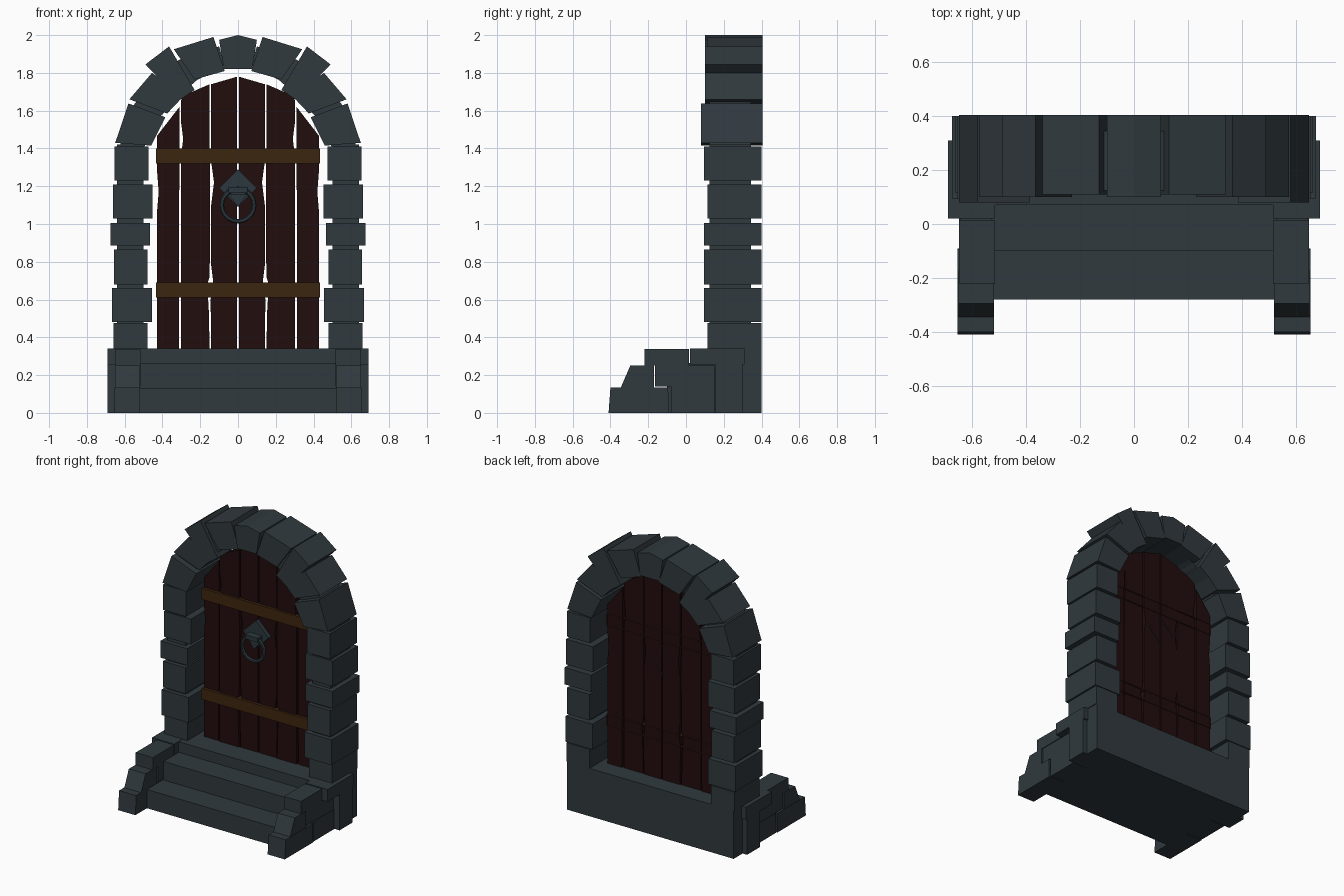
import bpy, bmesh, math
from mathutils import Vector

cube = bpy.data.objects.get("Cube")
if cube:
    bpy.data.objects.remove(cube, do_unlink=True)


def material(name, rgb):
    mat = bpy.data.materials.new(name)
    mat.use_nodes = True
    colour = (*rgb, 1)
    mat.diffuse_color = colour
    node = next(n for n in mat.node_tree.nodes if n.type == "BSDF_PRINCIPLED")
    node.inputs["Base Color"].default_value = colour
    node.inputs["Roughness"].default_value = 0.9
    return mat


STONE = material("slate stone", (0.030, 0.041, 0.048))
WOOD = material("dark red wood", (0.016, 0.004, 0.004))
BAND = material("brown band", (0.046, 0.019, 0.005))
IRON = material("dark iron", (0.024, 0.039, 0.048))


def finish(name, bm, mat):
    mesh = bpy.data.meshes.new(name)
    bm.to_mesh(mesh)
    bm.free()
    mesh.materials.append(mat)
    obj = bpy.data.objects.new(name, mesh)
    bpy.context.collection.objects.link(obj)
    return obj


def prism(name, points, near, far, mat, axis="y", open_back=False):
    """Extrude an outline: (x, z) along y, or (y, z) along x."""
    def place(p, d):
        return Vector((p[0], d, p[1])) if axis == "y" else Vector((d, p[0], p[1]))

    bm = bmesh.new()
    front = [bm.verts.new(place(p, near)) for p in points]
    back = [bm.verts.new(place(p, far)) for p in points]
    bm.faces.new(front)
    rear = bm.faces.new(back[::-1])
    for i in range(len(points)):
        j = (i + 1) % len(points)
        bm.faces.new((front[i], back[i], back[j], front[j]))
    bmesh.ops.recalc_face_normals(bm, faces=bm.faces)
    if open_back:
        bmesh.ops.delete(bm, geom=[rear], context="FACES_ONLY")
    return finish(name, bm, mat)


def rect(a0, a1, z0, z1):
    return [(a0, z0), (a1, z0), (a1, z1), (a0, z1)]


def pair(name, points, near, far, mat, axis="y"):
    """Build a part on the left (+x) and its mirror on the right."""
    prism("left_" + name, points, near, far, mat, axis)
    if axis == "y":
        prism("right_" + name, [(-x, z) for x, z in points], near, far, mat)
    else:
        prism("right_" + name, points, -near, -far, mat, axis)


# Steps, from the ground to the threshold
for name, start, top in (("lower_step", -0.28, 0.133),
                         ("middle_step", -0.1, 0.265),
                         ("threshold", 0.07, 0.34)):
    prism(name, rect(-0.53, 0.53, 0, top), start, 0.32, STONE)
prism("rear_foundation", rect(-0.655, 0.655, 0, 0.34), 0.3, 0.4, STONE)

# Stones of the walls beside the steps
pair("wall_front_foot", [(-0.41, 0), (-0.09, 0), (-0.095, 0.135), (-0.4, 0.135)],
     0.52, 0.655, STONE, "x")
pair("wall_rear_foot", rect(-0.08, 0.15, 0, 0.14), 0.515, 0.65, STONE, "x")
pair("wall_sloped_stone", [(-0.345, 0.135), (-0.17, 0.135), (-0.17, 0.25), (-0.295, 0.25)],
     0.52, 0.652, STONE, "x")
pair("wall_middle_stone", rect(-0.165, 0.15, 0.14, 0.25), 0.515, 0.645, STONE, "x")
pair("wall_front_cap", rect(-0.22, 0.015, 0.25, 0.338), 0.515, 0.65, STONE, "x")
pair("wall_rear_cap", rect(0.02, 0.31, 0.255, 0.342), 0.515, 0.69, STONE, "x")
pair("wall_buttress", rect(0.155, 0.3, 0, 0.255), 0.515, 0.69, STONE, "x")

# Column stones: inner x, outer x, bottom, top, front
column = [(0.478, 0.66, 0.34, 0.475, 0.115),
          (0.455, 0.668, 0.48, 0.66, 0.095),
          (0.48, 0.657, 0.68, 0.865, 0.095),
          (0.465, 0.675, 0.885, 1.005, 0.095),
          (0.452, 0.663, 1.03, 1.21, 0.115),
          (0.475, 0.655, 1.23, 1.41, 0.095)]
for i, (inner, outer, low, high, front) in enumerate(column):
    pair(f"column_stone_{i + 1}", rect(inner, outer, low, high), front, 0.4, STONE)

# Wedge stones of the arch
wedges = [[(0.46, 1.415), (0.65, 1.43), (0.58, 1.638), (0.385, 1.565)],
          [(0.375, 1.585), (0.575, 1.66), (0.455, 1.8), (0.29, 1.675)],
          [(0.31, 1.655), (0.49, 1.845), (0.365, 1.94), (0.23, 1.71)],
          [(0.23, 1.765), (0.34, 1.925), (0.13, 1.99), (0.07, 1.81)]]
for i, (points, front) in enumerate(zip(wedges, (0.08, 0.1, 0.1, 0.11))):
    pair(f"arch_stone_{i + 1}", points, front, 0.405, STONE)
prism("keystone", [(-0.075, 1.82), (0.075, 1.82), (0.1, 1.975), (0, 2), (-0.1, 1.975)],
      0.1, 0.405, STONE)

# Recessed core behind the joints
pair("column_core", rect(0.5, 0.64, 0.34, 1.42), 0.125, 0.345, STONE)
outer_arc = [(0.63, 1.4), (0.56, 1.62), (0.44, 1.77), (0.31, 1.87), (0.1, 1.94)]
inner_arc = [(0.5, 1.4), (0.41, 1.57), (0.32, 1.67), (0.22, 1.76), (0.07, 1.84)]
for i in range(len(outer_arc) - 1):
    pair(f"arch_core_{i + 1}", [inner_arc[i], outer_arc[i], outer_arc[i + 1], inner_arc[i + 1]],
         0.125, 0.345, STONE)

# Door planks with worn edges
pair("outer_plank", [(0.43, 0.335), (0.43, 1.05), (0.42, 1.17), (0.43, 1.3),
                     (0.43, 1.465), (0.31, 1.62), (0.313, 0.335)], 0.23, 0.27, WOOD)
pair("middle_plank", [(0.303, 0.335), (0.303, 1.35), (0.29, 1.45), (0.303, 1.55),
                      (0.3, 1.675), (0.15, 1.74), (0.15, 1.35), (0.147, 1.2),
                      (0.15, 0.72), (0.163, 0.68), (0.155, 0.55), (0.15, 0.335)],
     0.225, 0.265, WOOD)
pair("inner_plank", [(0.142, 0.335), (0.145, 0.6), (0.132, 0.7), (0.142, 0.78),
                     (0.142, 1.1), (0.127, 1.22), (0.142, 1.33), (0.142, 1.74),
                     (0.004, 1.78), (0.004, 0.335)], 0.23, 0.27, WOOD)

# Cross bands, open at the back
for name, low in (("lower_band", 0.61), ("upper_band", 1.32)):
    prism(name, rect(-0.433, 0.433, low, low + 0.08), 0.21, 0.273, BAND, open_back=True)

# Knocker: diamond plate, bracket and ring
prism("knocker_plate", [(0, 1.09), (0.1, 1.19), (0, 1.29), (-0.1, 1.19)],
      0.2, 0.275, IRON, open_back=True)
prism("knocker_bracket", rect(-0.05, 0.05, 1.165, 1.195), 0.15, 0.2, IRON)
prism("knocker_stud", [(0, 1.09), (0.05, 1.16), (-0.05, 1.16)], 0.18, 0.2, IRON)
bpy.ops.mesh.primitive_torus_add(
    major_radius=0.086, minor_radius=0.012, major_segments=20, minor_segments=6,
    location=(0, 0.172, 1.1), rotation=(math.pi / 2, 0, 0))
ring = bpy.context.object
ring.name = "knocker_ring"
ring.data.materials.append(IRON)
